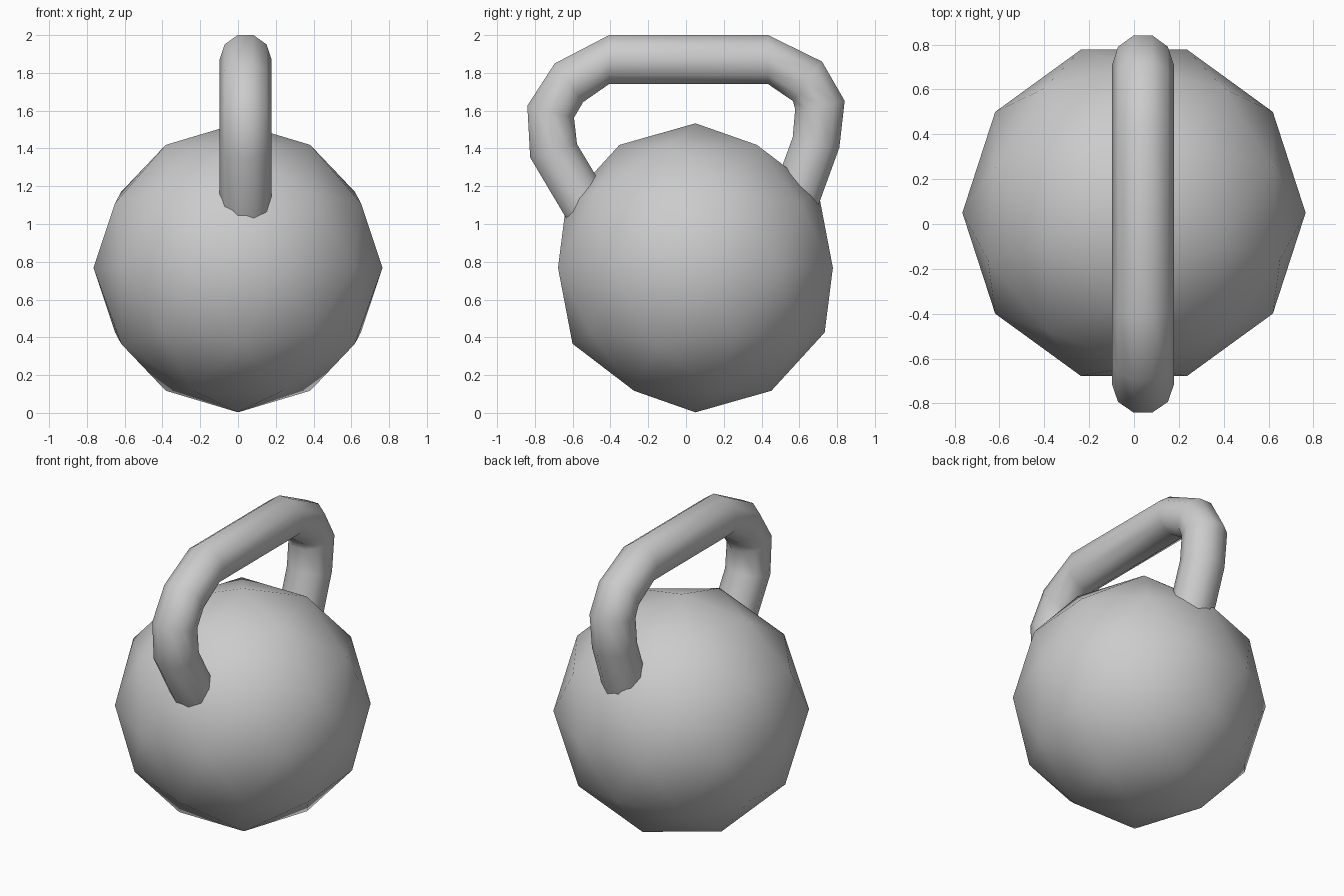
import bpy, bmesh, math
from mathutils import Matrix, Vector

if "Cube" in bpy.data.objects:
    bpy.data.objects.remove(bpy.data.objects["Cube"])

# Faceted ball body
R = 0.765
bpy.ops.mesh.primitive_ico_sphere_add(subdivisions=2, radius=R)
ball = bpy.context.object
ball.name = "ball_body"
ball.data.transform(Matrix.Translation((0, 0.05, 0.768)) @ Matrix.Rotation(-math.pi / 2, 4, 'Z'))
ball.data.shade_smooth()

# Handle path: each station is (outer y, outer z, inner y, inner z)
stations = [
    (-0.58, 0.94, -0.33, 1.01),
    (-0.825, 1.352, -0.577, 1.423),
    (-0.84, 1.626, -0.593, 1.563),
    (-0.695, 1.85, -0.545, 1.645),
    (-0.407, 2.0, -0.407, 1.741),
    (0.434, 2.0, 0.434, 1.741),
    (0.72, 1.86, 0.566, 1.651),
    (0.84, 1.652, 0.578, 1.608),
    (0.812, 1.405, 0.565, 1.46),
    (0.657, 0.98, 0.412, 1.04),
]
SIDES, TUBE_R, TUBE_X = 10, 0.1375, 0.04

# Ten-sided tube handle
bm = bmesh.new()
rings = []
for oy, oz, iy, iz in stations:
    outer, inner = Vector((0, oy, oz)), Vector((0, iy, iz))
    mid, half = (outer + inner) / 2, (outer - inner) / 2
    ring = []
    for i in range(SIDES):
        a = 2 * math.pi * i / SIDES
        p = mid + half * (math.sin(a) / math.sin(math.radians(72)))
        p.x = TUBE_X + TUBE_R * math.cos(a)
        ring.append(bm.verts.new(p))
    rings.append(ring)
for r0, r1 in zip(rings, rings[1:]):
    for i in range(SIDES):
        j = (i + 1) % SIDES
        bm.faces.new((r0[i], r0[j], r1[j], r1[i]))
bmesh.ops.recalc_face_normals(bm, faces=bm.faces)
# Make sure the open tube faces outward
bm.normal_update()
top = max(bm.faces, key=lambda f: f.calc_center_median().z)
if top.normal.z < 0:
    bmesh.ops.reverse_faces(bm, faces=bm.faces)
mesh = bpy.data.meshes.new("handle")
bm.to_mesh(mesh)
bm.free()
mesh.shade_smooth()
handle = bpy.data.objects.new("handle", mesh)
bpy.context.collection.objects.link(handle)
